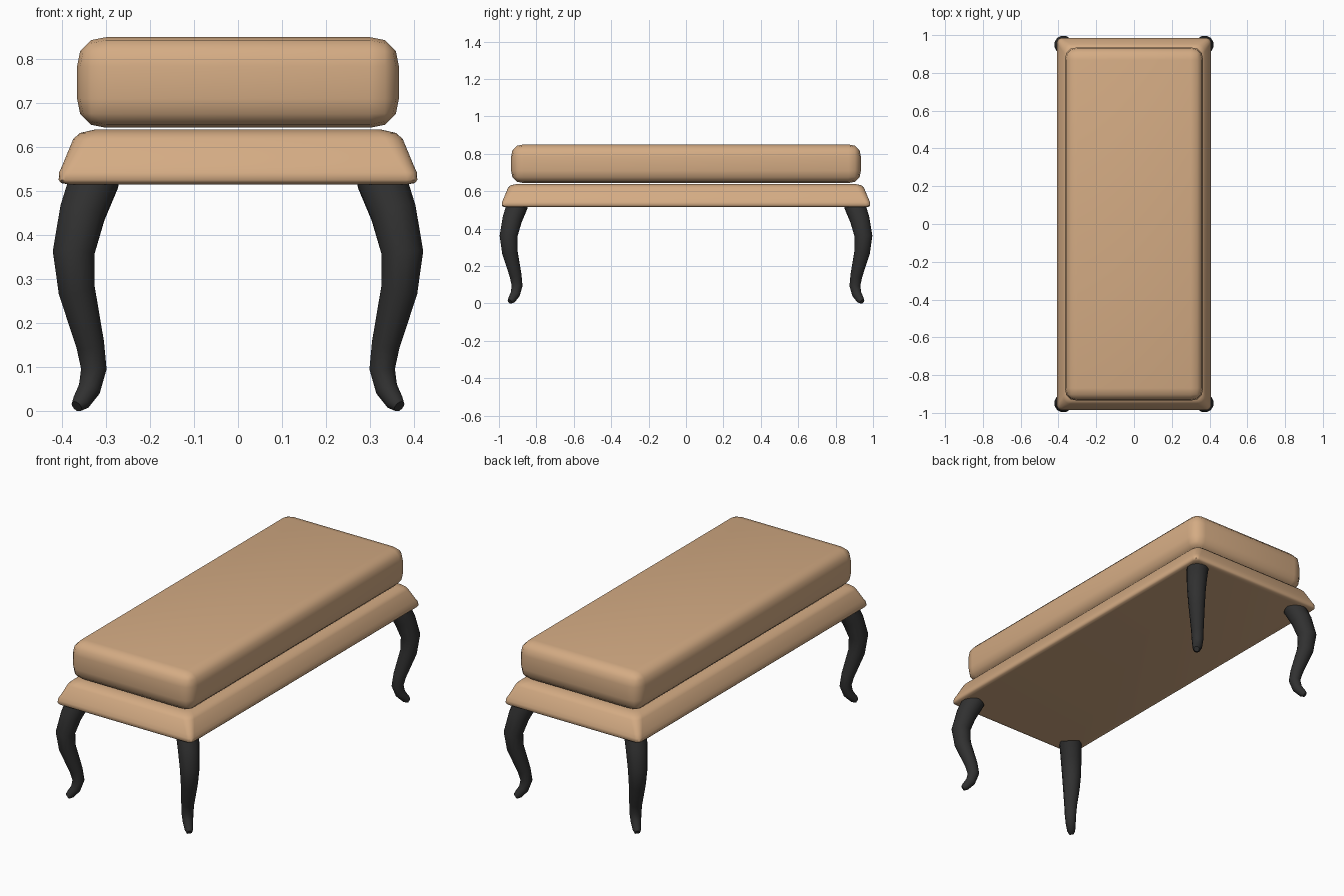
import bpy, bmesh, math
from mathutils import Vector

cube = bpy.data.objects.get("Cube")
if cube:
    bpy.data.objects.remove(cube, do_unlink=True)


def material(name, color):
    m = bpy.data.materials.new(name)
    m.use_nodes = True
    m.diffuse_color = color
    m.node_tree.nodes["Principled BSDF"].inputs["Base Color"].default_value = color
    return m


tan = material("tan fabric", (0.66, 0.41, 0.23, 1))
black = material("black wood", (0.03, 0.03, 0.03, 1))


def finish(bm, name, mat, angle):
    bmesh.ops.recalc_face_normals(bm, faces=bm.faces)
    mesh = bpy.data.meshes.new(name)
    bm.to_mesh(mesh)
    bm.free()
    mesh.materials.append(mat)
    obj = bpy.data.objects.new(name, mesh)
    bpy.context.collection.objects.link(obj)
    bpy.ops.object.select_all(action="DESELECT")
    obj.select_set(True)
    bpy.context.view_layer.objects.active = obj
    bpy.ops.object.shade_smooth_by_angle(angle=math.radians(angle))
    return obj


def loft(rings):
    """Skin a stack of equal-sized rings and cap both ends."""
    bm = bmesh.new()
    loops = [[bm.verts.new(p) for p in ring] for ring in rings]
    for a, b in zip(loops, loops[1:]):
        for i in range(len(a)):
            j = (i + 1) % len(a)
            bm.faces.new((a[i], a[j], b[j], b[i]))
    bm.faces.new(loops[0])
    bm.faces.new(loops[-1])
    return bm


def rounded_rect(hx, hy, r, z, steps=4):
    points = []
    for k, (sx, sy) in enumerate([(1, 1), (-1, 1), (-1, -1), (1, -1)]):
        for i in range(steps + 1):
            a = (k + i / steps) * math.pi / 2
            points.append((sx * (hx - r) + r * math.cos(a),
                           sy * (hy - r) + r * math.sin(a), z))
    return points


# Upholstered base: half width, corner radius, height
base_profile = [(0.385, 0.02, 0.515), (0.402, 0.022, 0.518), (0.408, 0.024, 0.525),
                (0.407, 0.026, 0.542), (0.399, 0.03, 0.56), (0.375, 0.04, 0.618),
                (0.36, 0.04, 0.632), (0.325, 0.03, 0.64)]
finish(loft([rounded_rect(h, h + 0.577, r, z) for h, r, z in base_profile]),
       "seat_base", tan, 50)

# Cushion: rounded box
bm = bmesh.new()
bmesh.ops.create_cube(bm, size=1)
for v in bm.verts:
    v.co = (v.co.x * 0.732, v.co.y * 1.87, 0.747 + v.co.z * 0.206)
bmesh.ops.bevel(bm, geom=bm.edges[:], offset=0.066, segments=3,
                profile=0.55, affect="EDGES")
finish(bm, "cushion", tan, 50)

# Curved legs bowing out along the diagonals: x, height, radius
leg_path = [(0.325, 0.53, 0.058), (0.354, 0.45, 0.054), (0.374, 0.36, 0.049),
            (0.367, 0.275, 0.043), (0.336, 0.15, 0.033), (0.328, 0.095, 0.030),
            (0.338, 0.05, 0.026), (0.357, 0.02, 0.021), (0.367, 0.01, 0.014)]


def leg(sx, sy, name):
    centers = [Vector((x, x + 0.575, z)) for x, z, r in leg_path]
    side = Vector((1, -1, 0)).normalized()
    rings = []
    for i, c in enumerate(centers):
        tangent = centers[min(i + 1, len(centers) - 1)] - centers[max(i - 1, 0)]
        out = tangent.cross(side).normalized()
        r = leg_path[i][2]
        ring = []
        for k in range(12):
            a = k * math.tau / 12
            p = c + r * (math.cos(a) * side + math.sin(a) * out)
            ring.append((sx * p.x, sy * p.y, max(p.z, 0)))
        rings.append(ring)
    finish(loft(rings), name, black, 60)


for sy, end in ((-1, "front"), (1, "back")):
    for sx, hand in ((1, "left"), (-1, "right")):
        leg(sx, sy, f"{end}_{hand}_leg")
